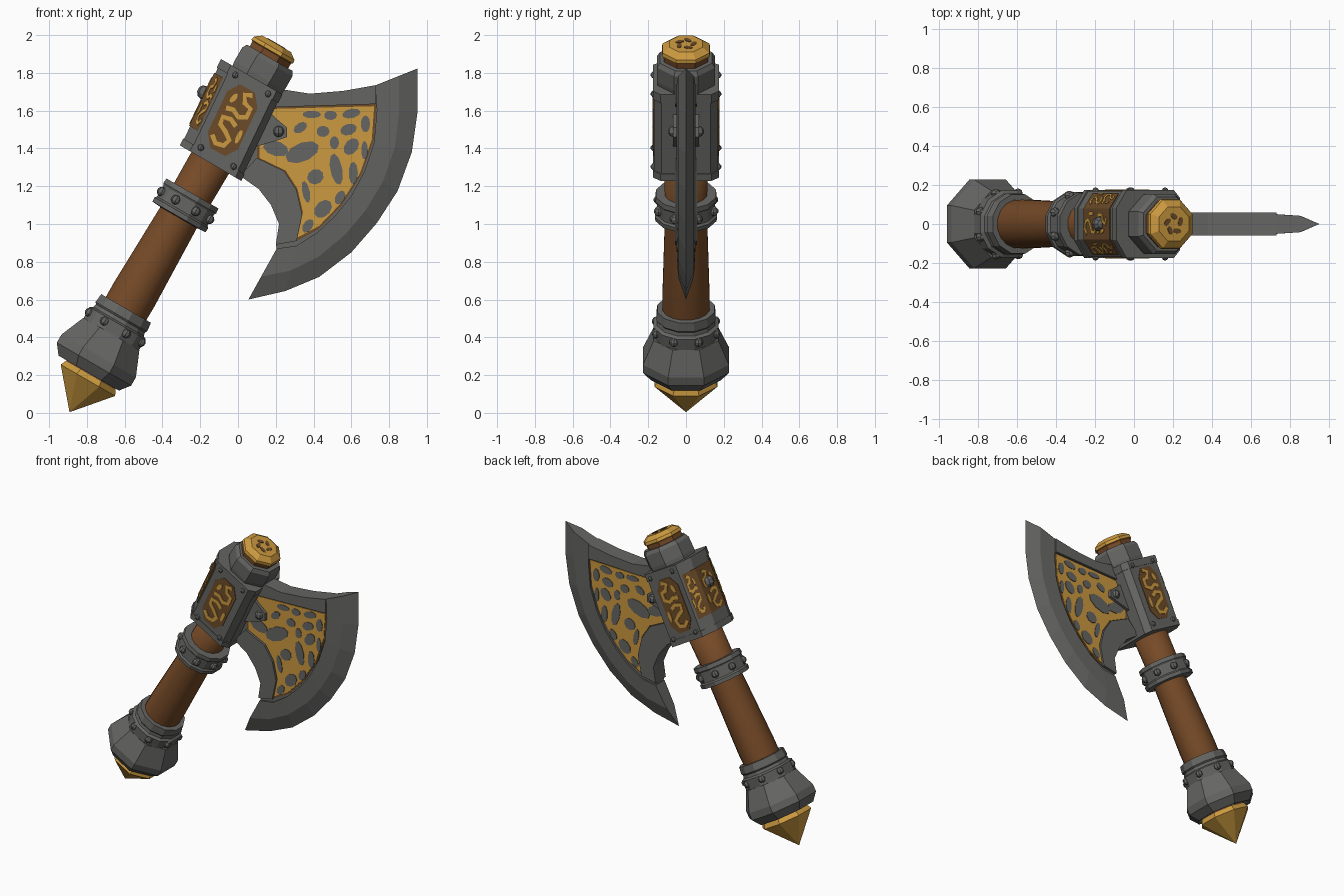
import bpy, bmesh, math
from mathutils import Matrix, Vector

if "Cube" in bpy.data.objects:
    bpy.data.objects.remove(bpy.data.objects["Cube"])


def material(name, colour):
    m = bpy.data.materials.new(name)
    m.use_nodes = True
    m.diffuse_color = (*colour, 1)
    m.node_tree.nodes["Principled BSDF"].inputs["Base Color"].default_value = (*colour, 1)
    return m


STEEL = material("grey steel", (0.13, 0.13, 0.125))
GOLD = material("gold", (0.6, 0.32, 0.05))
WOOD = material("brown wood", (0.18, 0.068, 0.02))
DARK = material("dark bronze", (0.15, 0.07, 0.022))

# Weapon frame: local z runs up the shaft, local x points to the blade
SHAFT = Matrix.Translation((-0.9, 0, 0.02)) @ Matrix.Rotation(math.radians(30), 4, 'Y')
# The head leans back a little from the shaft
LEAN = Matrix.Identity(4)
LEAN[0][2] = -0.08
HEAD = SHAFT @ Matrix.Translation((-0.01, 0, 1.76)) @ LEAN
WORLD = Matrix.Identity(4)


def finish(name, bm, mats, matrix=WORLD, smooth=False):
    bm.transform(matrix)
    bmesh.ops.remove_doubles(bm, verts=bm.verts, dist=1e-5)
    bmesh.ops.recalc_face_normals(bm, faces=bm.faces)
    mesh = bpy.data.meshes.new(name)
    bm.to_mesh(mesh)
    bm.free()
    for m in mats:
        mesh.materials.append(m)
    for p in mesh.polygons:
        p.use_smooth = smooth
    ob = bpy.data.objects.new(name, mesh)
    bpy.context.collection.objects.link(ob)
    return ob


def prisms(name, outlines, lo, hi, axis, mat, matrix=WORLD):
    """Extrude flat outlines along one axis, all in one object."""
    bm = bmesh.new()
    place = {'X': lambda a, b, h: (h, a, b), 'Y': lambda a, b, h: (a, h, b),
             'Z': lambda a, b, h: (a, b, h)}[axis]
    for pts in outlines:
        low = [bm.verts.new(place(a, b, lo)) for a, b in pts]
        high = [bm.verts.new(place(a, b, hi)) for a, b in pts]
        bm.faces.new(low)
        bm.faces.new(high[::-1])
        for i in range(len(pts)):
            j = (i + 1) % len(pts)
            bm.faces.new((low[i], low[j], high[j], high[i]))
    return finish(name, bm, [mat], matrix)


def lathe(name, rows, sides, mats, shift=0, rule=None, smooth=False):
    """Turn (radius, height) rows around the shaft; rule maps a row to a material."""
    bm = bmesh.new()
    rings = []
    for r, t in rows:
        angles = [(i + 0.5) * math.tau / sides for i in range(sides)]
        rings.append([bm.verts.new((r * math.cos(a), r * math.sin(a), t)) for a in angles])
    for k in range(len(rows) - 1):
        for i in range(sides):
            j = (i + 1) % sides
            f = bm.faces.new((rings[k][i], rings[k][j], rings[k + 1][j], rings[k + 1][i]))
            f.material_index = rule[k] if rule else 0
    if rows[-1][0] > 0:
        bm.faces.new(rings[-1]).material_index = rule[-1] if rule else 0
    return finish(name, bm, mats, SHAFT @ Matrix.Translation((shift, 0, 0)), smooth)


def ellipse(x, y, rx, ry, turn=0.0, n=9):
    c, s = math.cos(turn), math.sin(turn)
    ring = [(rx * math.cos(i * math.tau / n), ry * math.sin(i * math.tau / n)) for i in range(n)]
    return [(x + a * c - b * s, y + a * s + b * c) for a, b in ring]


def ribbon(path, w):
    """Outline of a band of half-width w that follows a path."""
    pts = [Vector(p) for p in path]
    left, right = [], []
    for i, p in enumerate(pts):
        d = (pts[min(i + 1, len(pts) - 1)] - pts[max(i - 1, 0)]).normalized()
        n = Vector((-d.y, d.x)) * w
        left.append(tuple(p + n))
        right.append(tuple(p - n))
    return left + right[::-1]


def studs(name, spots, size, matrix):
    bm = bmesh.new()
    for s in spots:
        bmesh.ops.create_uvsphere(bm, u_segments=8, v_segments=5, radius=size,
                                  matrix=Matrix.Translation(s))
    return finish(name, bm, [STEEL], matrix)


def around(r, t, n, phase=0.0):
    return [(r * math.cos(i * math.tau / n + phase), r * math.sin(i * math.tau / n + phase), t)
            for i in range(n)]


# Shaft and its fittings
lathe("handle", [(0.125, 0.55), (0.127, 0.7), (0.12, 0.95), (0.113, 1.2), (0.118, 1.6)],
      16, [WOOD], smooth=True)
lathe("pommel_spike", [(0, -0.01), (0.18, 0.185), (0.165, 0.215), (0.13, 0.27)],
      8, [GOLD, DARK], 0.015, [0, 0, 1, 1])
lathe("pommel", [(0.1, 0.235), (0.2, 0.22), (0.246, 0.275), (0.246, 0.325), (0.185, 0.46), (0.1, 0.46)],
      8, [STEEL])
lathe("lower_collar", [(0.1, 0.45), (0.175, 0.455), (0.178, 0.525), (0.16, 0.535), (0.155, 0.555),
                       (0.163, 0.565), (0.157, 0.615), (0.11, 0.615)], 12, [STEEL])
lathe("middle_ring", [(0.1, 1.17), (0.168, 1.175), (0.17, 1.2), (0.16, 1.21), (0.16, 1.28),
                      (0.167, 1.29), (0.164, 1.318), (0.1, 1.318)], 12, [STEEL])
studs("ring_studs", around(0.158, 1.245, 8, 0.4), 0.026, SHAFT)
studs("collar_studs", around(0.17, 0.5, 8, 0.4), 0.025, SHAFT)

# Top of the shaft
lathe("upper_collar", [(0.1, 1.98), (0.16, 2.0), (0.166, 2.035), (0.166, 2.12), (0.15, 2.145), (0.1, 2.145)],
      8, [STEEL], -0.005)
lathe("top_cap", [(0.125, 2.1), (0.128, 2.175), (0.138, 2.18), (0.134, 2.2), (0.095, 2.227)],
      8, [WOOD, GOLD], -0.01, [0, 1, 1, 1, 1])
prisms("cap_marks", [ellipse(0.04 * math.cos(a), 0.04 * math.sin(a), 0.024, 0.013, a + 1)
                     for a in (0.3, 1.6, 2.9, 4.1, 5.2)], 2.22, 2.23, 'Z', DARK,
       SHAFT @ Matrix.Translation((-0.01, 0, 0)))

# Head block, with its corners cut towards the rear
half = [(0.175, 0.13), (0.14, 0.17), (-0.13, 0.17), (-0.19, 0.08)]
plan = half + [(u, -y) for u, y in half[::-1]]
prisms("head_block", [plan], -0.25, 0.24, 'Z', STEEL, HEAD)
for name, lo, hi in (("block_top_rim", 0.2, 0.25), ("block_bottom_rim", -0.255, -0.215)):
    prisms(name, [[(u * 1.03, y * 1.03) for u, y in plan]], lo, hi, 'Z', STEEL, HEAD)

# Ornament panels on front, back and rear of the block
octagon = [(0.045, 0.185), (0.092, 0.12), (0.092, -0.12), (0.045, -0.185)]
octagon += [(-a, b) for a, b in octagon[::-1]]
curls = [ribbon([(-0.065, -0.12), (-0.03, -0.15), (0.015, -0.14), (0.03, -0.1), (-0.01, -0.07),
                 (-0.05, -0.05), (-0.055, -0.01), (-0.01, 0.0), (0.03, -0.02)], 0.013),
         ribbon([(-0.06, 0.04), (-0.02, 0.05), (0.02, 0.03), (0.06, 0.05), (0.06, 0.1),
                 (0.02, 0.11), (0.0, 0.15), (0.04, 0.165)], 0.013),
         ellipse(-0.045, 0.105, 0.014, 0.03, -0.3), ellipse(0.067, -0.06, 0.013, 0.04)]
rear = [(-0.142, 0.16), (-0.196, 0.079), (-0.196, -0.079), (-0.142, -0.16)]
prisms("rear_panel", [rear], -0.14, 0.17, 'Z', DARK, HEAD)
prisms("rear_curls", [[(a * 0.8, b * 0.8) for a, b in c] for c in curls], -0.2, -0.19, 'X', GOLD, HEAD)
for name, s in (("front", -1), ("back", 1)):
    lo, hi = sorted((s * 0.165, s * 0.174))
    prisms(name + "_panel", [octagon], lo, hi, 'Y', DARK, HEAD)
    lo, hi = sorted((s * 0.17, s * 0.178))
    prisms(name + "_curls", curls, lo, hi, 'Y', GOLD, HEAD)
    corner = HEAD @ Matrix.Translation((-0.16, s * 0.125, 0.015)) @ Matrix.Rotation(-s * 0.588, 4, 'Z')
    prisms(name + "_corner_curls", [[(a * 0.45, b * 0.8) for a, b in c] for c in curls],
           -0.008, 0, 'X', GOLD, corner)
studs("rear_boss", [(-0.2, 0, 0.05)], 0.038, HEAD)
studs("block_rivets", [(u, s * 0.17, t) for s in (-1, 1) for u in (-0.09, 0.11)
                       for t in (-0.21, 0.215)], 0.018, HEAD)

# Cutting edge: rows from the inner arc to the sharp outer arc
inner = [(0.73, 1.735), (0.735, 1.6), (0.72, 1.43), (0.67, 1.28), (0.6, 1.15),
         (0.52, 1.05), (0.42, 0.955), (0.31, 0.885), (0.205, 0.87)]
outer = [(0.95, 1.823), (0.95, 1.59), (0.92, 1.38), (0.845, 1.175), (0.735, 1.005),
         (0.6, 0.85), (0.43, 0.72), (0.25, 0.645), (0.055, 0.6)]
bm = bmesh.new()
loops = []
for a, b in zip(inner, outer):
    a, b = Vector(a), Vector(b)
    m = a.lerp(b, 0.55)
    loops.append([bm.verts.new((p.x, y, p.y)) for p, y in
                  ((a, -0.05), (m, -0.042), (b, 0), (m, 0.042), (a, 0.05))])
for p, q in zip(loops, loops[1:]):
    for i in range(5):
        j = (i + 1) % 5
        bm.faces.new((p[i], p[j], q[j], q[i]))
bm.faces.new(loops[0])
bm.faces.new(loops[-1][::-1])
finish("cutting_edge", bm, [STEEL])

# Blade body and raised rims
top = [(0.15, 1.73), (0.22, 1.715), (0.38, 1.69), (0.56, 1.705)]
hollow = [(0.2, 0.89), (0.217, 1.0), (0.175, 1.1), (0.11, 1.185), (0.01, 1.255)]
field_in = [(0.31, 0.91), (0.34, 1.05), (0.31, 1.18), (0.245, 1.28), (0.1, 1.35)]
prisms("blade_body", [top + inner + hollow + [(0.03, 1.45)]], -0.038, 0.038, 'Y', STEEL)
prisms("blade_rims", [top + [inner[0], (0.73, 1.635), (0.235, 1.62), (0.15, 1.62)],
                      hollow + field_in[::-1]], -0.058, 0.058, 'Y', STEEL)

# Golden field with steel openings, on both sides of the blade
field = [(0.16, 1.62), (0.733, 1.635), (0.72, 1.45), (0.655, 1.265), (0.55, 1.1), (0.43, 0.975)]
field += field_in + [(0.1, 1.45)]
cx, cz = 0.43, 1.35
gold = [(cx + (x - cx) * 0.96, cz + (z - cz) * 0.96) for x, z in field]
spots = [(0.39, 1.58, 0.05, 0.02, 0), (0.49, 1.575, 0.035, 0.025, 0), (0.6, 1.585, 0.05, 0.025, 0.2),
         (0.675, 1.53, 0.025, 0.045, 0), (0.585, 1.5, 0.045, 0.03, 0.3), (0.33, 1.51, 0.04, 0.025, 0.6),
         (0.45, 1.49, 0.035, 0.03, 0), (0.51, 1.43, 0.025, 0.035, 0), (0.6, 1.41, 0.05, 0.035, 0.9),
         (0.67, 1.39, 0.018, 0.05, 0), (0.34, 1.38, 0.095, 0.05, 0.4), (0.2, 1.4, 0.07, 0.04, -0.3),
         (0.52, 1.29, 0.032, 0.085, 0.2), (0.61, 1.27, 0.025, 0.06, 0), (0.41, 1.25, 0.045, 0.04, 0.5),
         (0.36, 1.17, 0.02, 0.06, 0.2), (0.45, 1.08, 0.055, 0.04, 0.8), (0.54, 1.14, 0.025, 0.04, -0.5),
         (0.37, 0.99, 0.025, 0.04, -0.6)]
for side, s in (("front", -1), ("back", 1)):
    for name, shapes, depth, mat in (("_field_border", [field], 0.042, DARK),
                                     ("_gold_field", [gold], 0.046, GOLD),
                                     ("_field_openings", [ellipse(*e) for e in spots], 0.05, STEEL)):
        lo, hi = sorted((s * (depth - 0.008), s * depth))
        prisms(side + name, shapes, lo, hi, 'Y', mat)

# Cheek bracket where the blade meets the block
prisms("blade_bracket", [[(0.14, 1.62), (0.2, 1.56), (0.26, 1.51), (0.26, 1.46), (0.2, 1.44), (0.06, 1.4)]],
       -0.068, 0.068, 'Y', STEEL)
studs("bracket_bosses", [(0.215, y, 1.49) for y in (-0.066, 0.066)], 0.03, WORLD)
